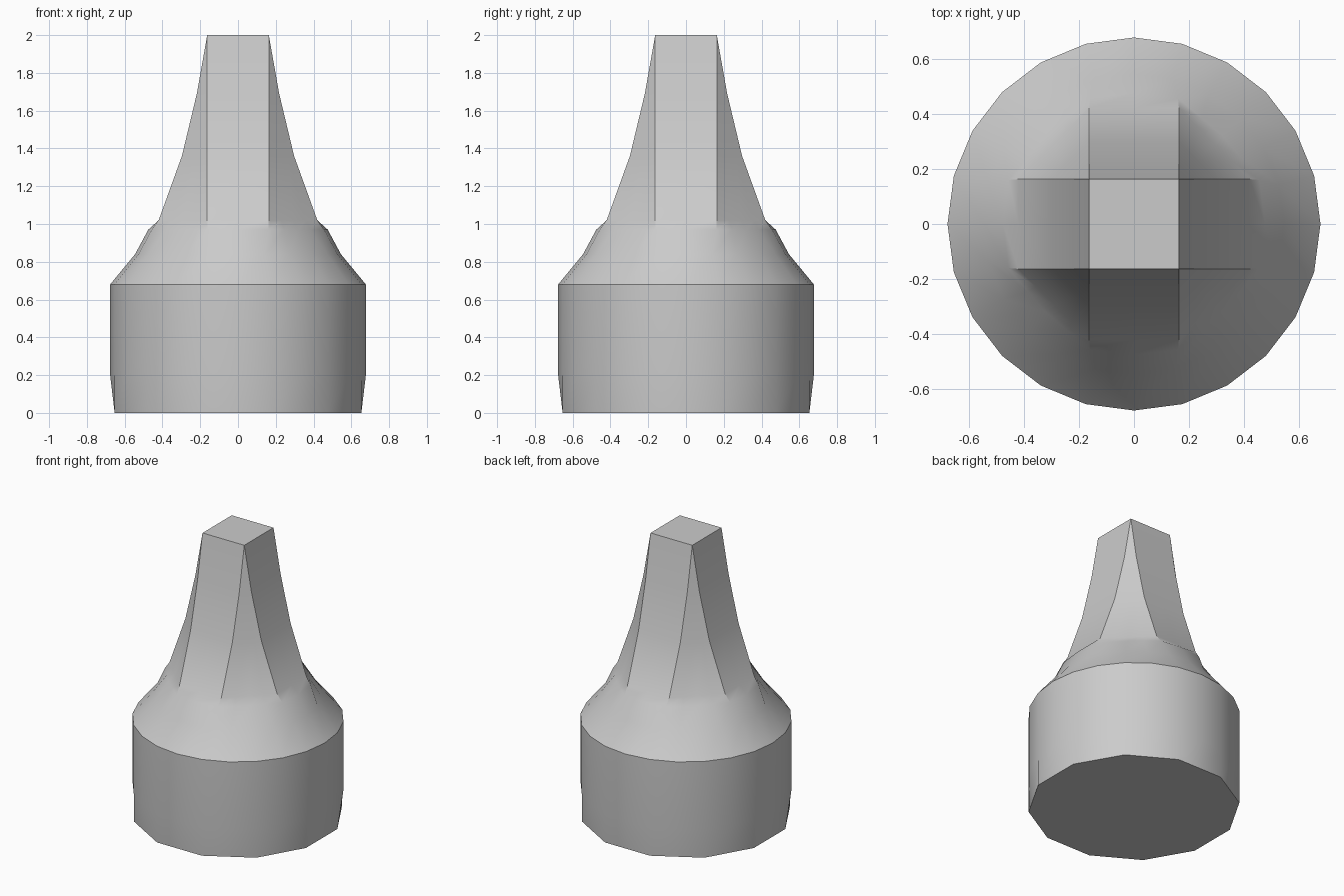
import bpy, bmesh, math

cube = bpy.data.objects.get("Cube")
if cube:
    bpy.data.objects.remove(cube)

SIDES = 24
HALF = 0.163     # half width of the square tip


def lerp(a, b, t):
    return (a[0] + (b[0] - a[0]) * t, a[1] + (b[1] - a[1]) * t)


def turned(quarter):
    """Repeat the points of one quarter around the axis."""
    ring = list(quarter)
    for _ in range(3):
        quarter = [(-y, x) for x, y in quarter]
        ring += quarter
    return ring


def round_ring(radius):
    return [(radius * math.cos(math.tau * i / SIDES),
             radius * math.sin(math.tau * i / SIDES)) for i in range(SIDES)]


def twelve_sided_ring(radius):
    ring = round_ring(radius)
    return [p if i % 2 else lerp(ring[i - 1], ring[(i + 1) % SIDES], 0.5)
            for i, p in enumerate(ring)]


def chamfered_square(reach):
    """Square of the tip whose four sides have moved out to reach."""
    a, b = (reach, HALF), (HALF, reach)
    return turned([(reach, 0)] + [lerp(a, b, k / 4) for k in range(5)])


# Cross-sections from the base to the tip
sections = [(0, twelve_sided_ring(0.676)),
            (0.2, round_ring(0.677)),
            (0.68, round_ring(0.677)),
            (0.84, round_ring(0.545)),
            (0.97, turned([(0.475, 0), (0.456, 0.16), (0.385, 0.245),
                           (0.32, 0.32), (0.245, 0.385), (0.16, 0.456)]))]
sections += [(z, chamfered_square(r)) for z, r in
             ((1.02, 0.42), (1.36, 0.297), (1.69, 0.218), (2, HALF))]

bm = bmesh.new()
rings = [[bm.verts.new((x, y, z)) for x, y in pts] for z, pts in sections]
for low, high in zip(rings, rings[1:]):
    for i in range(SIDES):
        j = (i + 1) % SIDES
        bm.faces.new((low[i], low[j], high[j], high[i]))
bm.faces.new(rings[0][::-1])
bm.faces.new(rings[-1])
bmesh.ops.remove_doubles(bm, verts=bm.verts, dist=0.0005)
bmesh.ops.recalc_face_normals(bm, faces=bm.faces)

mesh = bpy.data.meshes.new("tapered_peg")
bm.to_mesh(mesh)
bm.free()
peg = bpy.data.objects.new("tapered_peg", mesh)
bpy.context.collection.objects.link(peg)

# Plain grey
grey = bpy.data.materials.new("light_grey")
grey.use_nodes = True
colour = (0.6, 0.6, 0.6, 1)
grey.diffuse_color = colour
grey.node_tree.nodes["Principled BSDF"].inputs["Base Color"].default_value = colour
mesh.materials.append(grey)

bpy.ops.object.select_all(action="DESELECT")
peg.select_set(True)
bpy.context.view_layer.objects.active = peg
bpy.ops.object.shade_smooth_by_angle(angle=math.radians(30))
